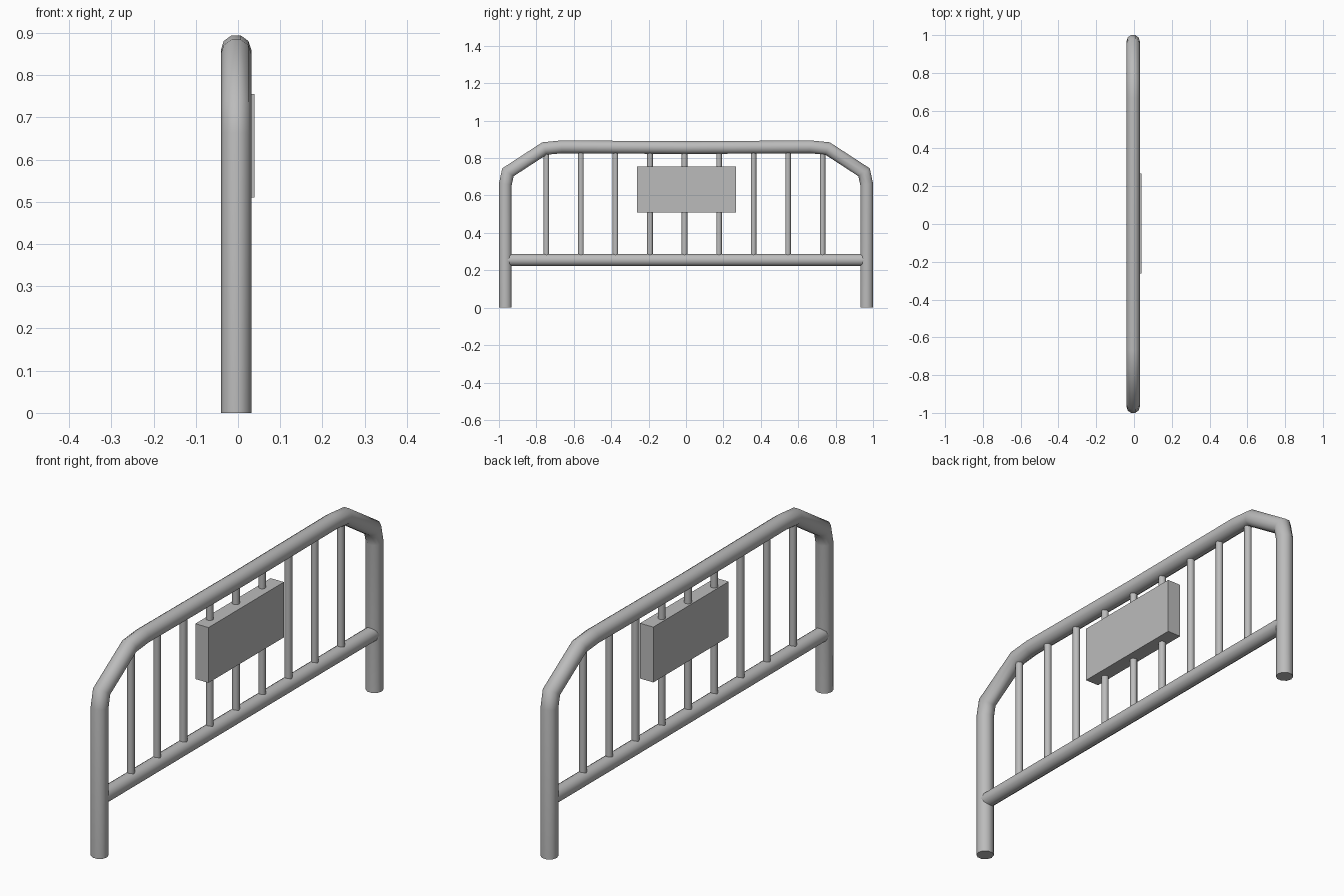
import bpy, bmesh
from math import cos, sin, pi, radians
from mathutils import Vector

if "Cube" in bpy.data.objects:
    bpy.data.objects.remove(bpy.data.objects["Cube"], do_unlink=True)

AXIS_X = -0.0045   # plane in which all the tubes lie
SIDES = 10

steel = bpy.data.materials.new("grey steel")
steel.use_nodes = True
GREY = (0.5, 0.5, 0.5, 1)
steel.diffuse_color = GREY
steel.node_tree.nodes["Principled BSDF"].inputs["Base Color"].default_value = GREY


def finish(name, bm, smooth=True):
    bmesh.ops.recalc_face_normals(bm, faces=bm.faces)
    mesh = bpy.data.meshes.new(name)
    bm.to_mesh(mesh)
    bm.free()
    mesh.materials.append(steel)
    obj = bpy.data.objects.new(name, mesh)
    bpy.context.collection.objects.link(obj)
    if smooth:
        bpy.ops.object.select_all(action='DESELECT')
        obj.select_set(True)
        bpy.context.view_layer.objects.active = obj
        bpy.ops.object.shade_smooth_by_angle(angle=radians(40))
    return obj


def tube(name, path, radius):
    """Sweep a round section along (y, z) points with mitred bends."""
    bm = bmesh.new()
    pts = [Vector((AXIS_X, y, z)) for y, z in path]
    side = Vector((1, 0, 0))
    rings = []
    for i, p in enumerate(pts):
        a = (p - pts[i - 1]).normalized() if i else (pts[1] - p).normalized()
        b = (pts[i + 1] - p).normalized() if i + 1 < len(pts) else a
        tangent = (a + b).normalized()
        normal = side.cross(tangent) / tangent.dot(a)
        rings.append([bm.verts.new(p + radius * (side * cos(t) + normal * sin(t)))
                      for t in (2 * pi * k / SIDES for k in range(SIDES))])
    for r, s in zip(rings, rings[1:]):
        for k in range(SIDES):
            n = (k + 1) % SIDES
            bm.faces.new((r[k], r[n], s[n], s[k]))
    bm.faces.new(rings[0])
    bm.faces.new(rings[-1])
    return finish(name, bm)


# Bent outer frame: two legs and the top rail
half = [(-0.966, 0), (-0.966, 0.66), (-0.952, 0.724), (-0.757, 0.851), (-0.665, 0.860)]
tube("outer_frame", half + [(0, 0.856)] + [(-y, z) for y, z in reversed(half)], 0.036)

# Lower rail between the legs
tube("lower_rail", [(-0.96, 0.255), (0.96, 0.255)], 0.033)

# Upright bars
for i in range(9):
    y = -0.008 + (i - 4) * 0.1845
    tube(f"upright_bar_{i + 1}", [(y, 0.255), (y, 0.85)], 0.0155)

# Sign board enclosing the middle bars
bm = bmesh.new()
bmesh.ops.create_cube(bm, size=1)
bmesh.ops.scale(bm, vec=(0.065, 0.53, 0.246), verts=bm.verts)
bmesh.ops.translate(bm, vec=(0.0065, 0.002, 0.633), verts=bm.verts)
finish("sign_board", bm, smooth=False)
